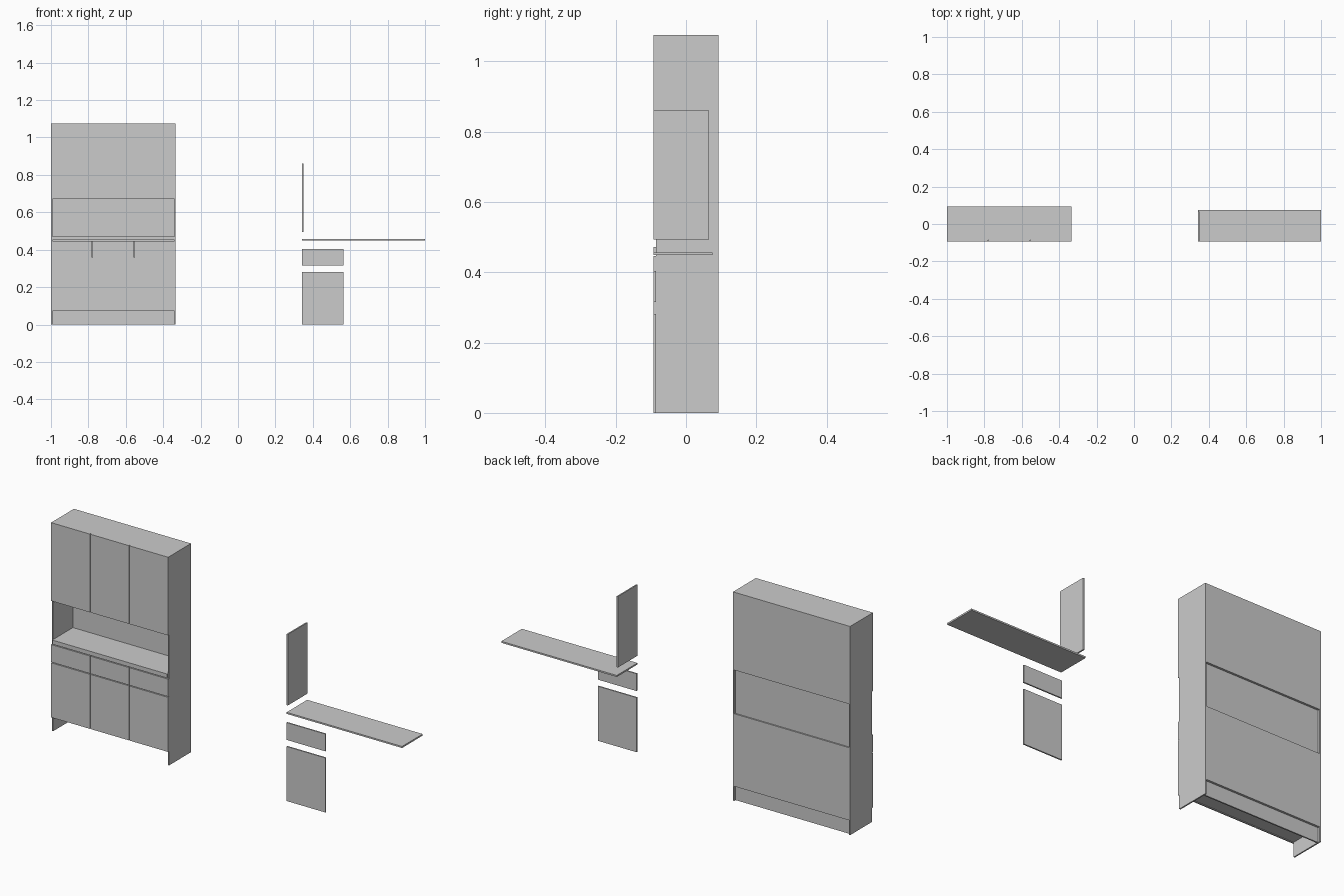
import bpy
from mathutils import Matrix

if "Cube" in bpy.data.objects:
    bpy.data.objects.remove(bpy.data.objects["Cube"])

T = 0.007                       # board thickness
X0, X1 = -1.0, -0.333           # cabinet sides
YF, YB = -0.093, 0.093          # front of doors, back
TOP = 1.075
YC = YF + T                     # front of carcass, behind the doors
XI0, XI1 = X0 + T, X1 - T       # inside width
YI = 0.075                      # inner back face


def board(name, x, y, z):
    """Box given by its min/max range on each axis."""
    bpy.ops.mesh.primitive_cube_add(size=1)
    ob = bpy.context.object
    ob.name = name
    lo, hi = zip(x, y, z)
    size = [b - a for a, b in zip(lo, hi)]
    mid = [(a + b) / 2 for a, b in zip(lo, hi)]
    ob.data.transform(Matrix.Diagonal((*size, 1)))
    ob.location = mid
    return ob


# Carcass sides, running down to the floor as feet
board("left_side", (X0, XI0), (YC, YB), (0, TOP))
board("right_side", (XI1, X1), (YC, YB), (0, TOP))

# Horizontal boards
for name, z in (("top", TOP - T), ("niche_ceiling", 0.674),
                ("middle_board", 0.352), ("bottom", 0.075)):
    board(name, (XI0, XI1), (YC, YB), (z, z + T))

# Open niche: floor with front lip, recessed back
board("niche_floor", (XI0, XI1), (YC, YI), (0.465, 0.472))
board("niche_lip", (XI0, XI1), (YF, YC), (0.451, 0.472))
board("niche_back", (XI0, XI1), (YI, YI + T), (0.442, 0.68))

# Back boards flush with the sides, and recessed kick board
board("upper_back", (XI0, XI1), (YB - T, YB), (0.674, TOP))
board("lower_back", (XI0, XI1), (YB - T, YB), (0.075, 0.449))
board("kick_board", (XI0, XI1), (YI, YI + T), (0, 0.08))

# Three columns of doors and drawer fronts with hairline gaps
GAP = 0.003
W = (X1 - X0 - 2 * GAP) / 3
for i in range(3):
    x = X0 + i * (W + GAP)
    for name, z in (("upper_door", (0.672, TOP)),
                    ("drawer_front", (0.357, 0.447)),
                    ("lower_door", (0.072, 0.353))):
        board(f"{name}_{i + 1}", (x, x + W), (YF, YC), z)
    # Inner dividers behind the seams
    if i < 2:
        c = x + W + GAP / 2
        for name, z in (("upper_divider", (0.681, TOP - T)),
                        ("lower_divider", (0.082, 0.352))):
            board(f"{name}_{i + 1}", (c - T / 2, c + T / 2), (YC, YI), z)

# Loose boards shown beside the cabinet
board("loose_divider", (0.342, 0.349), (YF, 0.066), (0.494, 0.86))
board("loose_shelf", (0.342, 1.0), (YF, YI), (0.449, 0.457))
board("loose_drawer_front", (0.342, 0.563), (YF, YC), (0.315, 0.404))
board("loose_door", (0.342, 0.563), (YF, YC), (0, 0.281))
